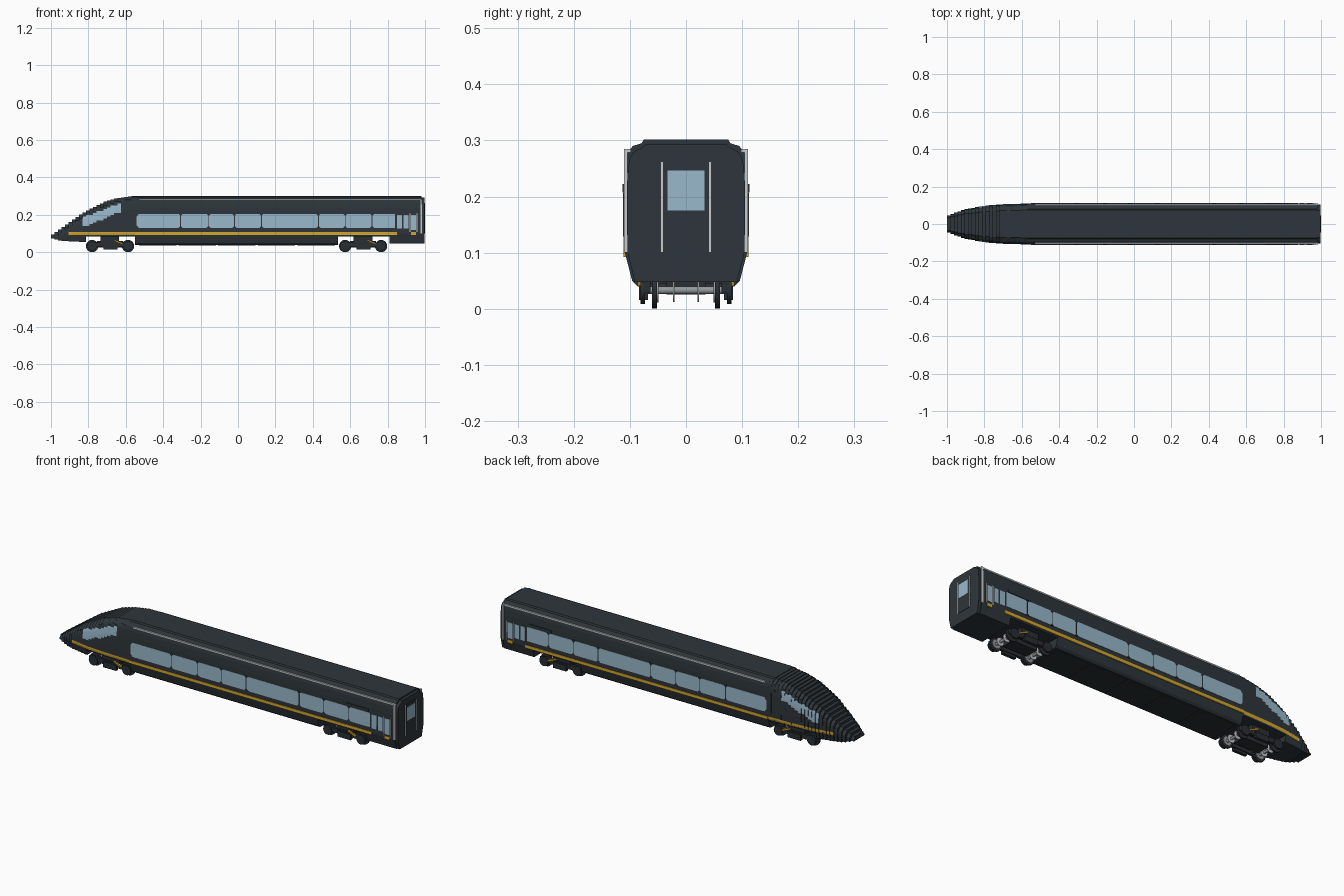
import bpy, bmesh, math
from mathutils import Matrix

if "Cube" in bpy.data.objects:
    bpy.data.objects.remove(bpy.data.objects["Cube"])


def material(name, r, g, b):
    m = bpy.data.materials.new(name)
    m.use_nodes = True
    m.diffuse_color = (r, g, b, 1)
    m.node_tree.nodes["Principled BSDF"].inputs["Base Color"].default_value = (r, g, b, 1)
    return m


PAINT = material("charcoal paint", 0.027, 0.036, 0.043)
GLASS = material("pale blue glass", 0.32, 0.48, 0.60)
GOLD = material("gold stripe", 0.66, 0.38, 0.025)
TRIM = material("light grey trim", 0.58, 0.60, 0.61)
IRON = material("dark running gear", 0.022, 0.028, 0.034)
STEEL = material("steel", 0.30, 0.32, 0.33)


def finish(name, bm, *mats):
    bmesh.ops.recalc_face_normals(bm, faces=bm.faces)
    mesh = bpy.data.meshes.new(name)
    bm.to_mesh(mesh)
    bm.free()
    for m in mats:
        mesh.materials.append(m)
    ob = bpy.data.objects.new(name, mesh)
    bpy.context.collection.objects.link(ob)
    return ob


def box(name, mat, x, y, z, turn=0):
    """Box from (low, high) ranges, optionally turned about y."""
    bm = bmesh.new()
    bmesh.ops.create_cube(bm, size=1)
    size = [r[1] - r[0] for r in (x, y, z)]
    mid = [(r[0] + r[1]) / 2 for r in (x, y, z)]
    bm.transform(Matrix.Translation(mid) @ Matrix.Rotation(turn, 4, "Y") @ Matrix.Diagonal((*size, 1)))
    return finish(name, bm, mat)


def side_plate(name, mat, pts, inner=0.106, outer=0.1115):
    """Thin x-z outline laid on both flanks."""
    bm = bmesh.new()
    for s in (-1, 1):
        a = [bm.verts.new((x, s * inner, z)) for x, z in pts]
        b = [bm.verts.new((x, s * outer, z)) for x, z in pts]
        bm.faces.new(a)
        bm.faces.new(b)
        for i in range(len(pts)):
            j = (i + 1) % len(pts)
            bm.faces.new((a[i], a[j], b[j], b[i]))
    return finish(name, bm, mat)


def rect(x0, x1, z0, z1):
    return [(x0, z0), (x1, z0), (x1, z1), (x0, z1)]


def disc(name, mat, x, y, z, radius, width, sides=16):
    bm = bmesh.new()
    bmesh.ops.create_cone(bm, cap_ends=True, segments=sides, radius1=radius, radius2=radius, depth=width)
    bm.transform(Matrix.Translation((x, y, z)) @ Matrix.Rotation(math.pi / 2, 4, "X"))
    ob = finish(name, bm, mat)
    for p in ob.data.polygons:
        p.use_smooth = len(p.vertices) == 4
    return ob


def lerp(table, t):
    if t <= table[0][0]:
        return table[0][1]
    for (a, va), (b, vb) in zip(table, table[1:]):
        if t <= b:
            return va + (vb - va) * (t - a) / (b - a)
    return table[-1][1]


# Body shape: roof line, plan width, flank and roof shoulder
ROOF = [(-1, .088), (-.91, .152), (-.82, .215), (-.71, .27), (-.64, .29), (-.56, .302)]
PLAN = [(-1, .43), (-.95, .6), (-.9, .73), (-.8, .89), (-.7, .96), (-.55, 1)]
FLANK = [(.04, .086), (.05, .096), (.1, .109), (.15, .11)]
SHOULDER = [(0, .68), (.007, .72), (.012, .86), (.02, .94), (.04, .98), (.07, 1)]
KEEL = [(-1, .075), (-.94, .06), (-.82, .055)]
LEVELS = sorted([.04 + .01 * i for i in range(26)] + [.092, .108, .295, .302])


def ring(bm, x, plan, low, high):
    side = []
    for z in LEVELS:
        z = min(max(z, low), high)
        side.append((plan * lerp(FLANK, z) * lerp(SHOULDER, high - z), z))
    pts = [(-w, z) for w, z in side] + [(w, z) for w, z in reversed(side)]
    return [bm.verts.new((x, y, z)) for y, z in pts]


def keel(x):
    if x < -.82:
        return lerp(KEEL, x)
    if x < -.55 or .535 < x < .81:
        return .085
    return .04 if x < .6 else .048


# Stepped nose slabs, then the long car body with bogie gaps, then end cap
STEPS = 24
edges = [-1 + .45 * i / STEPS for i in range(STEPS + 1)] + [.535, .81, .982, .997]
bm = bmesh.new()
rings = []
for x0, x1 in zip(edges, edges[1:]):
    mid = (x0 + x1) / 2
    end = mid > .98
    shape = (.955 if end else lerp(PLAN, mid), keel(mid), .294 if end else lerp(ROOF, mid))
    rings += [ring(bm, x0, *shape), ring(bm, x1, *shape)]
for a, b in zip(rings, rings[1:]):
    for i in range(len(a)):
        j = (i + 1) % len(a)
        bm.faces.new((a[i], a[j], b[j], b[i]))
bm.faces.new(rings[0])
bm.faces.new(rings[-1])
bmesh.ops.remove_doubles(bm, verts=bm.verts, dist=1e-5)
bmesh.ops.recalc_face_normals(bm, faces=bm.faces)
# Cab windows and nose stripe are picked from flank faces by position
CAB_TOP = [(-.82, .19), (-.63, .262)]
CAB_LOW = [(-.82, .135), (-.63, .215)]
for f in bm.faces:
    c = f.calc_center_median()
    if abs(f.normal.y) > .3 and c.x < -.55:
        if -.825 < c.x < -.625 and lerp(CAB_LOW, c.x) < c.z < lerp(CAB_TOP, c.x):
            f.material_index = 1
        elif c.x > -.91 and .092 < c.z < .108:
            f.material_index = 2
finish("car_body", bm, PAINT, GLASS, GOLD)

# Flank windows, dividers and stripe
side_plate("saloon_windows", GLASS, [(-.53, .13), (.84, .13), (.84, .205), (-.53, .205), (-.543, .19), (-.543, .145)])
for x in (-.307, -.157, -.019, .125, .43, .573, .717):
    side_plate("window_divider", PAINT, rect(x - .002, x + .002, .13, .205), .109, .112)
    for z, d in ((.129, 1), (.206, -1)):
        side_plate("divider_foot", PAINT, [(x - .012, z), (x + .012, z), (x, z + .013 * d)], .109, .1122)
for x0, x1, low in ((.85, .878, .127), (.886, .912, .127), (.924, .952, .118)):
    side_plate("rear_side_window", GLASS, rect(x0, x1, low, .2))
side_plate("gold_stripe", GOLD, rect(-.55, .85, .092, .108))
side_plate("door_stripe", GOLD, rect(.924, .952, .092, .108))
for x in (.919, .957):
    side_plate("side_door_edge", TRIM, rect(x - .002, x + .002, .108, .207))
side_plate("destination_panel", PAINT, rect(.7, .83, .207, .222), .106, .1135)

# Grey outline along the roof edge and down the rear corner
side_plate("roof_edge_trim", TRIM, rect(-.53, .985, .278, .285), .098, .107)
side_plate("rear_corner_trim", TRIM, rect(.975, .985, .1, .285), .104, .1105)

# Rear gangway door
box("rear_door", PAINT, (.99, .9985), (-.045, .045), (.1, .262))
box("rear_door_window", GLASS, (.99, 1), (-.033, .033), (.175, .246))
for s in (-1, 1):
    box("rear_door_jamb", TRIM, (.99, 1), (s * .043 - .002, s * .043 + .002), (.1, .262))

# Underfloor panels
for i in range(5):
    x = -.53 + i * .212
    box("underfloor_panel", IRON, (x, x + .2), (-.08, .08), (.036, .045))

# Bogies
for cx in (-.685, .668):
    box("bogie_bolster", IRON, (cx - .05, cx + .05), (-.07, .07), (.045, .086))
    box("bogie_centre_beam", IRON, (cx - .07, cx + .07), (-.035, .035), (.025, .06))
    for s in (-1, 1):
        def span(y, t):
            return (s * y - t / 2, s * y + t / 2)
        box("bogie_side_frame", IRON, (cx - .12, cx + .12), span(.07, .014), (.028, .052))
        box("spring_plank", IRON, (cx - .035, cx + .04), span(.076, .016), (.016, .046))
        box("yaw_damper", GOLD, (cx + .022, cx + .072), span(.082, .008), (.05, .058), .4)
        for d in (-.095, .097):
            disc("wheel", IRON, cx + d, s * .056, .033, .033, .009, 20)
            disc("wheel_rim", STEEL, cx + d, s * .0505, .033, .022, .003, 20)
            disc("axle_box", IRON, cx + d, s * .077, .033, .025, .008)
            disc("brake_disc", TRIM, cx + d, s * .022, .033, .021, .003)
    for d in (-.095, .097):
        disc("axle", STEEL, cx + d, 0, .033, .007, .15, 10)
